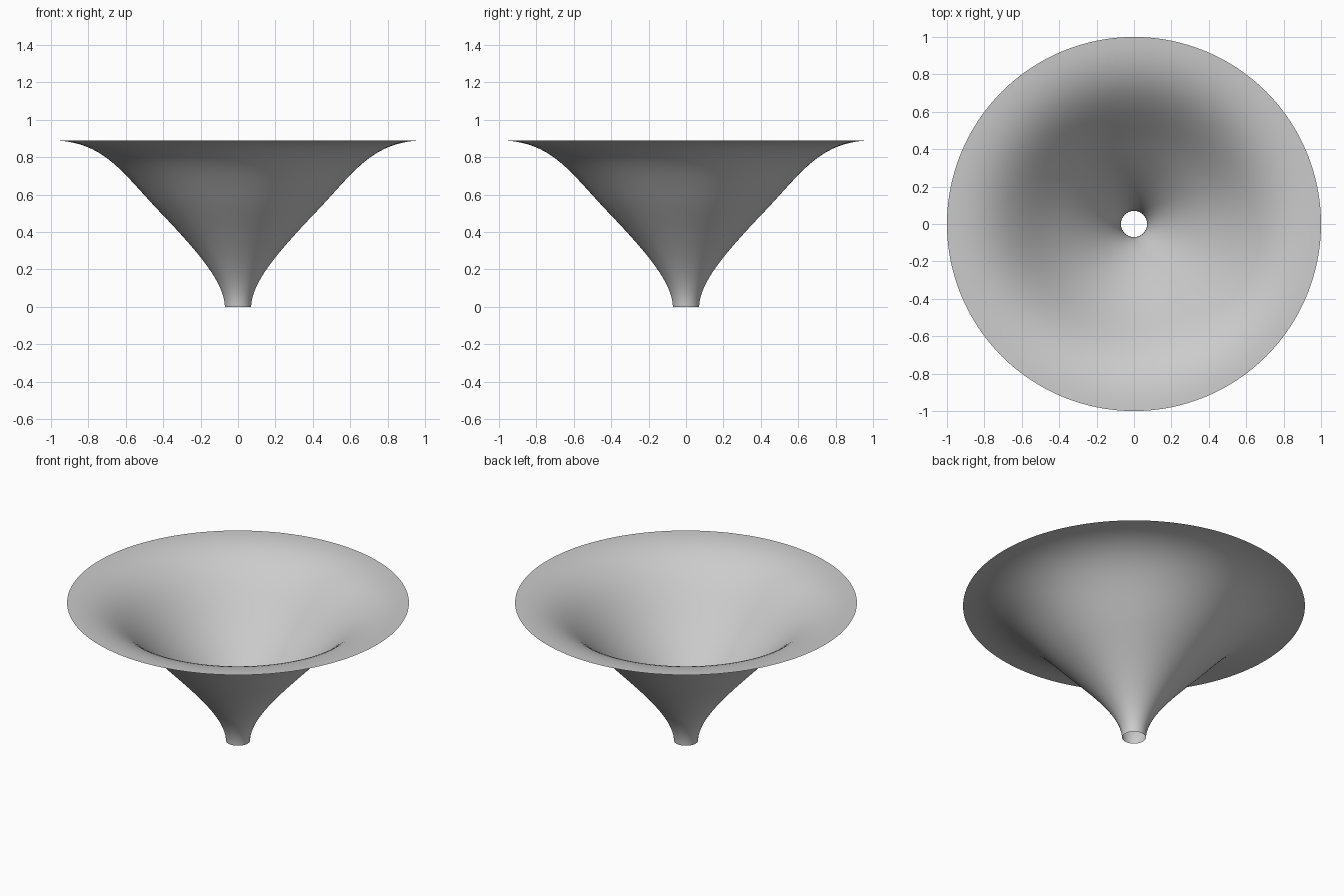
import bpy
import bmesh
from math import tau
from mathutils import Vector
from mathutils.geometry import interpolate_bezier

cube = bpy.data.objects.get("Cube")
if cube:
    bpy.data.objects.remove(cube, do_unlink=True)

SIDES = 128
STEPS = 20

# Half profile (radius, height): narrow spout flaring out to a flat lip
spout_curve = [(0.07, 0), (0.075, 0.13), (0.2, 0.28), (0.42, 0.51)]
lip_curve = [(0.42, 0.51), (0.62, 0.72), (0.72, 0.89), (1, 0.89)]


def sample(handles):
    pts = [Vector((r, 0, z)) for r, z in handles]
    return interpolate_bezier(*pts, STEPS)


profile = sample(spout_curve) + sample(lip_curve)[1:]

# Thin open funnel, revolved around the z axis
bm = bmesh.new()
verts = [bm.verts.new(p) for p in profile]
edges = [bm.edges.new(pair) for pair in zip(verts, verts[1:])]
bmesh.ops.spin(bm, geom=verts + edges, cent=(0, 0, 0), axis=(0, 0, 1),
               angle=tau, steps=SIDES, use_merge=True)
bmesh.ops.remove_doubles(bm, verts=bm.verts, dist=0.0001)
bmesh.ops.recalc_face_normals(bm, faces=bm.faces)

# Face the sheet towards the inside of the bowl
bm.normal_update()
if sum(f.normal.z for f in bm.faces) < 0:
    bmesh.ops.reverse_faces(bm, faces=bm.faces)
for face in bm.faces:
    face.smooth = True

mesh = bpy.data.meshes.new("funnel")
bm.to_mesh(mesh)
bm.free()
funnel = bpy.data.objects.new("funnel", mesh)
bpy.context.collection.objects.link(funnel)

# Plain light grey
grey = bpy.data.materials.new("light_grey")
grey.use_nodes = True
colour = (0.6, 0.6, 0.6, 1)
grey.diffuse_color = colour
grey.node_tree.nodes["Principled BSDF"].inputs["Base Color"].default_value = colour
mesh.materials.append(grey)
